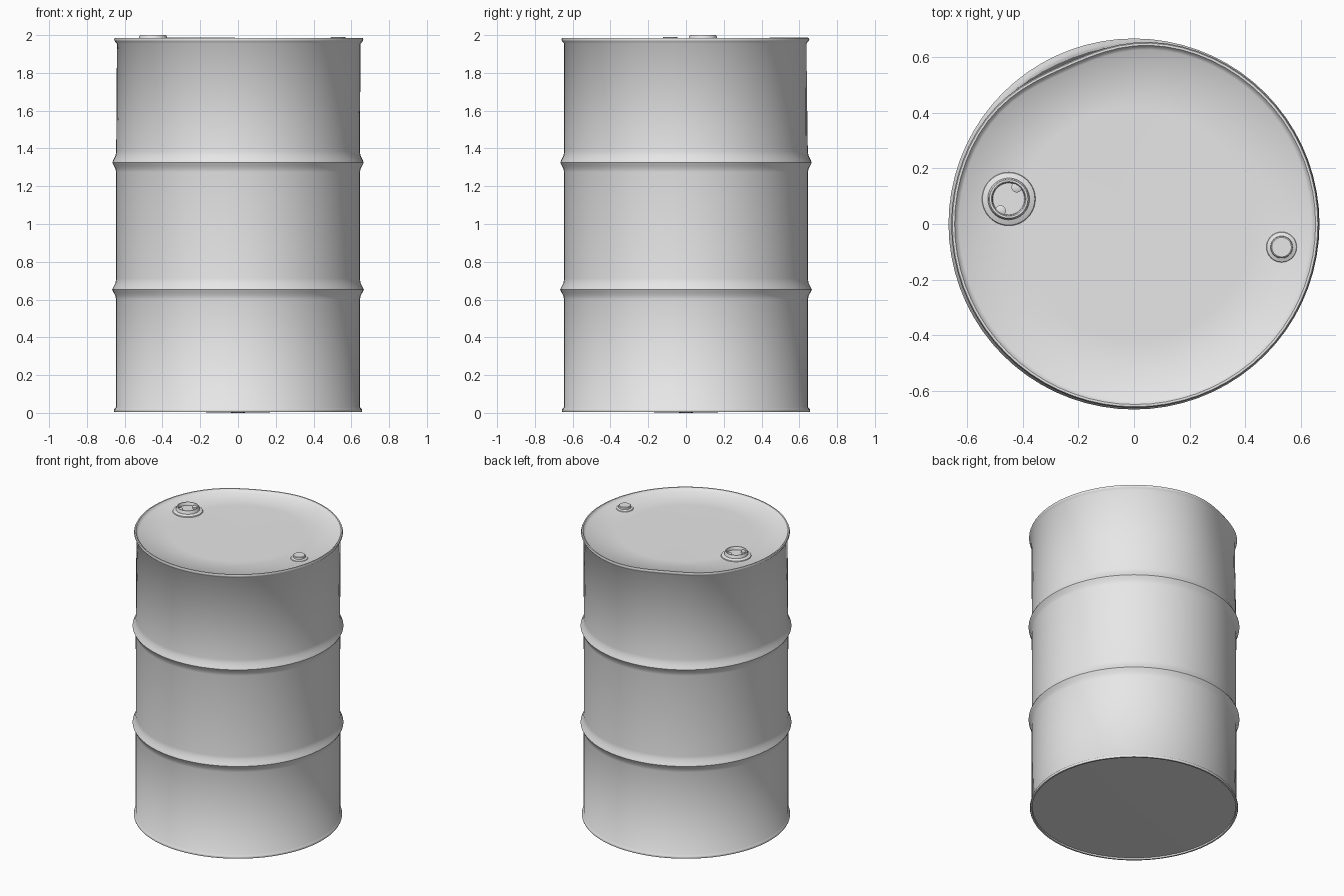
import bpy, bmesh, math
from mathutils import Vector

cube = bpy.data.objects.get("Cube")
if cube:
    bpy.data.objects.remove(cube, do_unlink=True)

grey = bpy.data.materials.new("grey_painted_steel")
grey.use_nodes = True
colour = (0.8, 0.8, 0.8, 1)
grey.diffuse_color = colour
grey.node_tree.nodes["Principled BSDF"].inputs["Base Color"].default_value = colour


def lathe(name, profile, centre=(0, 0), steps=64, angle=50, warp=None):
    """Spin (radius, height) points about a vertical axis; radius 0 makes a pole."""
    bm = bmesh.new()
    rings = []
    for r, z in profile:
        count = steps if r > 0 else 1
        ring = []
        for i in range(count):
            a = math.tau * i / steps
            p = Vector((r * math.cos(a), r * math.sin(a), z))
            ring.append(bm.verts.new(warp(p) if warp else p))
        rings.append(ring)
    for low, high in zip(rings, rings[1:]):
        for i in range(steps):
            j = (i + 1) % steps
            corners = [low[i % len(low)], low[j % len(low)],
                       high[j % len(high)], high[i % len(high)]]
            bm.faces.new(list(dict.fromkeys(corners)))
    bmesh.ops.recalc_face_normals(bm, faces=bm.faces)
    mesh = bpy.data.meshes.new(name)
    bm.to_mesh(mesh)
    bm.free()
    mesh.materials.append(grey)
    obj = bpy.data.objects.new(name, mesh)
    obj.location = (centre[0], centre[1], 0)
    bpy.context.collection.objects.link(obj)
    bpy.ops.object.select_all(action="DESELECT")
    obj.select_set(True)
    bpy.context.view_layer.objects.active = obj
    bpy.ops.object.shade_smooth_by_angle(angle=math.radians(angle))
    return obj


def dent(p):
    """Push the top rim in at the back and shift it slightly sideways."""
    if p.z < 1.5 or p.xy.length < 0.5:
        return p
    turn = math.atan2(p.y, p.x) - math.radians(114)
    turn = (turn + math.pi) % math.tau - math.pi
    push = 0.032 * math.exp(-(turn / 0.36) ** 2)
    scale = 1 - push / p.xy.length
    return Vector((p.x * scale + 0.004, p.y * scale, p.z + push * 0.1))


def rib(z):
    """Rolling hoop pressed out of the wall."""
    return [(0.646, z - 0.05), (0.649, z - 0.032), (0.659, z - 0.014),
            (0.666, z), (0.659, z + 0.016), (0.649, z + 0.036), (0.645, z + 0.06)]


# Drum shell: dished base, lower rim, wall with two hoops, upper rim, recessed lid
base = [(0, 0), (0.3, 0.006), (0.642, 0.014), (0.644, 0.004)]
lower_rim = [(0.655, 0.004), (0.658, 0.012), (0.656, 0.02), (0.646, 0.03)]
upper_rim = [(0.645, 1.955), (0.656, 1.967), (0.66, 1.976), (0.656, 1.985), (0.648, 1.985)]
lid = [(0.643, 1.978), (0.632, 1.968), (0.42, 1.966), (0, 1.966)]
lathe("drum_shell", base + lower_rim + rib(0.652) + rib(1.325) + upper_rim + lid,
      steps=72, warp=dent)

# Large filler bung with a hollow, lugged cap
big = (-0.45, 0.09)
lathe("large_bung", [(0.097, 1.964), (0.094, 1.972), (0.084, 1.976), (0.075, 1.979),
                     (0.072, 1.996), (0.069, 2.0), (0.062, 2.0), (0.059, 1.996),
                     (0.057, 1.98), (0, 1.98)], big, steps=40, angle=35)
for side in (-1, 1):
    lathe("bung_lug", [(0.019, 1.979), (0.019, 1.991), (0.016, 1.993), (0, 1.993)],
          (big[0] + side * 0.029, big[1] + side * 0.042), steps=16, angle=35)

# Small vent bung with a solid cap
lathe("small_bung", [(0.056, 1.964), (0.053, 1.971), (0.044, 1.974), (0.04, 1.976),
                     (0.039, 1.988), (0.035, 1.991), (0, 1.991)],
      (0.53, -0.083), steps=32, angle=35)
